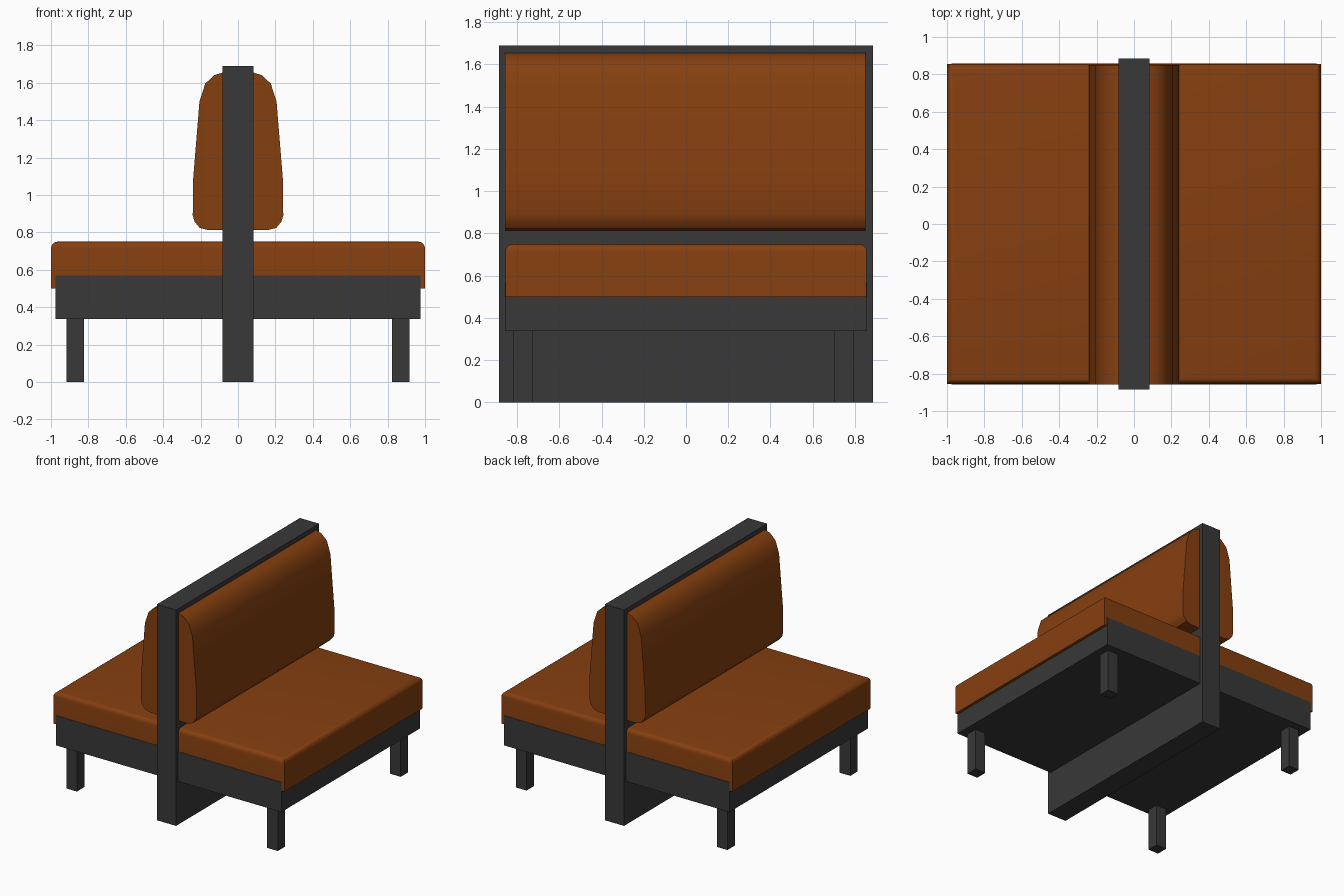
import bpy, bmesh, math

if "Cube" in bpy.data.objects:
    bpy.data.objects.remove(bpy.data.objects["Cube"])


def material(name, rgb):
    m = bpy.data.materials.new(name)
    m.diffuse_color = (*rgb, 1)
    m.use_nodes = True
    m.node_tree.nodes["Principled BSDF"].inputs["Base Color"].default_value = m.diffuse_color
    return m


leather = material("brown leather", (0.235, 0.05, 0.005))
black = material("charcoal frame", (0.04, 0.04, 0.04))


def finish(name, bm, mat):
    bmesh.ops.recalc_face_normals(bm, faces=bm.faces)
    me = bpy.data.meshes.new(name)
    bm.to_mesh(me)
    bm.free()
    ob = bpy.data.objects.new(name, me)
    bpy.context.collection.objects.link(ob)
    me.materials.append(mat)
    return ob


def box(name, x, y, z, mat, top_bevel=0):
    bm = bmesh.new()
    bmesh.ops.create_cube(bm, size=1)
    for v in bm.verts:
        v.co = [a + (c + 0.5) * (b - a) for c, (a, b) in zip(v.co, (x, y, z))]
    if top_bevel:
        edges = [e for e in bm.edges if all(v.co.z > z[1] - 1e-4 for v in e.verts)]
        bmesh.ops.bevel(bm, geom=edges, offset=top_bevel, segments=4,
                        profile=0.5, affect='EDGES')
    return finish(name, bm, mat)


def smooth(ob):
    bpy.ops.object.select_all(action='DESELECT')
    ob.select_set(True)
    bpy.context.view_layer.objects.active = ob
    bpy.ops.object.shade_smooth_by_angle(angle=math.radians(35))


# Central divider and seat base
box("divider_panel", (-0.083, 0.083), (-0.885, 0.885), (0, 1.69), black)
box("seat_base", (-0.977, 0.977), (-0.858, 0.858), (0.337, 0.57), black)

# Legs
for side, sx in (("left", -0.87), ("right", 0.87)):
    for end, y in (("front", -0.77), ("back", 0.75)):
        box(f"{end}_{side}_leg", (sx - 0.046, sx + 0.046),
            (y - 0.046, y + 0.046), (0, 0.34), black)

# Double sided seat cushion with rounded top edges
smooth(box("seat_cushion", (-1, 1), (-0.855, 0.855), (0.5, 0.75), leather, 0.035))

# Back cushion: mirrored profile extruded along the bench
half = [(0.16, 0.812), (0.205, 0.824), (0.232, 0.857), (0.242, 0.89),
        (0.241, 1.07), (0.206, 1.5), (0.175, 1.595), (0.128, 1.64), (0.075, 1.656)]
profile = half + [(-x, z) for x, z in reversed(half)]
bm = bmesh.new()
face = bm.faces.new([bm.verts.new((x, -0.857, z)) for x, z in profile])
ext = bmesh.ops.extrude_face_region(bm, geom=[face])
bmesh.ops.translate(bm, vec=(0, 1.706, 0),
                    verts=[g for g in ext["geom"] if isinstance(g, bmesh.types.BMVert)])
if not face.is_valid or len(bm.faces) < len(profile) + 2:
    bmesh.ops.holes_fill(bm, edges=bm.edges)
smooth(finish("back_cushion", bm, leather))
